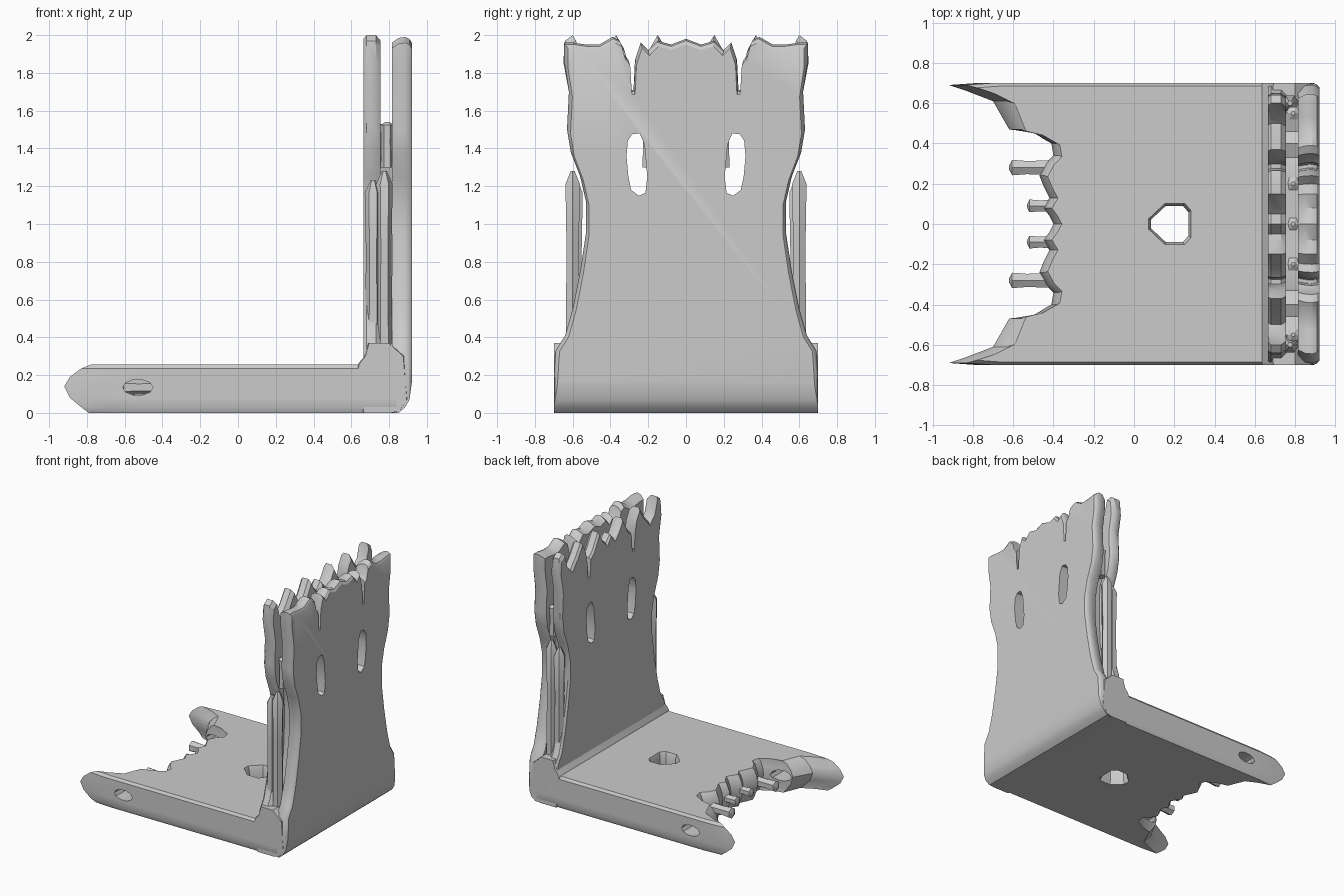
import bpy, bmesh, math
from mathutils import Vector

cube = bpy.data.objects.get("Cube")
if cube:
    bpy.data.objects.remove(cube, do_unlink=True)

concrete = bpy.data.materials.new("concrete_grey")
concrete.use_nodes = True
GREY = (0.6, 0.6, 0.6, 1)
concrete.diffuse_color = GREY
concrete.node_tree.nodes["Principled BSDF"].inputs["Base Color"].default_value = GREY


def loft(name, rings):
    """Skin a stack of matching closed outlines and cap both ends."""
    bm = bmesh.new()
    loops = [[bm.verts.new(p) for p in ring] for ring in rings]
    for a, b in zip(loops, loops[1:]):
        for i in range(len(a)):
            j = (i + 1) % len(a)
            bm.faces.new((a[i], a[j], b[j], b[i]))
    bm.faces.new(loops[0][::-1])
    bm.faces.new(loops[-1])
    bmesh.ops.recalc_face_normals(bm, faces=bm.faces)
    mesh = bpy.data.meshes.new(name)
    bm.to_mesh(mesh)
    bm.free()
    mesh.materials.append(concrete)
    obj = bpy.data.objects.new(name, mesh)
    bpy.context.collection.objects.link(obj)
    return obj


def activate(obj):
    bpy.ops.object.select_all(action="DESELECT")
    obj.select_set(True)
    bpy.context.view_layer.objects.active = obj


def cut(obj, cutter):
    mod = obj.modifiers.new("cut", "BOOLEAN")
    mod.operation, mod.solver, mod.object = "DIFFERENCE", "EXACT", cutter
    activate(obj)
    bpy.ops.object.modifier_apply(modifier=mod.name)
    bpy.data.objects.remove(cutter, do_unlink=True)


def smooth(obj, angle=32):
    activate(obj)
    bpy.ops.object.shade_smooth_by_angle(angle=math.radians(angle))


def rod(name, base, axis, length, radius, sides=6):
    """Bar stub with a broken, pointed end."""
    axis = Vector(axis)
    turn = Vector((0, 0, 1)).rotation_difference(axis)
    rings = []
    for t, s in ((0, 1), (0.6, 0.9), (0.93, 1.05), (1, 0.3)):
        rings.append([Vector(base) + axis * length * t + turn @ Vector(
            (math.cos(k * math.tau / sides) * radius * s,
             math.sin(k * math.tau / sides) * radius * s, 0)) for k in range(sides)])
    smooth(loft(name, rings))


def mirrored(half):
    """Close a half outline given as (u, v) with u >= 0 by mirroring u."""
    return half + [(-u, v) for u, v in reversed(half) if u > 0.001]


# Floor slab with a torn front edge
edge = [(0.70, 0.84), (0.70, -0.30), (0.70, -0.55), (0.70, -0.78), (0.69, -0.92), (0.66, -0.83),
        (0.61, -0.70), (0.54, -0.66), (0.47, -0.62), (0.45, -0.50), (0.40, -0.41),
        (0.34, -0.40), (0.30, -0.44), (0.24, -0.47), (0.19, -0.45), (0.13, -0.42),
        (0.08, -0.45), (0.04, -0.42), (0, -0.40)]
floor_rings = []
for z, pull, inset in ((0, 0.13, 0.02), (0.03, 0.09, 0), (0.08, 0.03, 0), (0.14, 0, 0),
                       (0.19, 0.03, 0), (0.235, 0.09, 0), (0.255, 0.14, 0.02)):
    ring = []
    for y, x in mirrored(edge):
        weight = min(1, max(0.3, (-0.35 - x) / 0.45)) if x < -0.35 else 0
        ring.append((x + pull * weight, y * (1 - inset), z))
    floor_rings.append(ring)
floor = loft("floor_slab", floor_rings)

# Drain hole through the floor, flared at both faces
drain = [(0.075, -0.025), (0.155, -0.1), (0.25, -0.1), (0.28, -0.065),
         (0.28, 0.065), (0.25, 0.1), (0.155, 0.1), (0.075, 0.025)]
cut(floor, loft("drain_cutter", [
    [(0.18 + (x - 0.18) * s, y * s, z) for x, y in drain]
    for z, s in ((-0.02, 1.1), (0.03, 0.9), (0.22, 0.9), (0.28, 1.12))]))

# Oval holes through the two side prongs
for side in (-1, 1):
    cut(floor, loft("side_cutter", [
        [(-0.53 + 0.08 * math.cos(k * math.tau / 10), side * y,
          0.135 + 0.042 * math.sin(k * math.tau / 10)) for k in range(10)]
        for y in (0.36, 0.8)]))
smooth(floor)

# Bar stubs in the torn floor edge
for side in (-1, 1):
    rod("floor_bar_outer", (-0.40, side * 0.28, 0.135), (-1, 0, 0), 0.22, 0.042)
    rod("floor_bar_inner", (-0.38, side * 0.09, 0.135), (-1, 0, 0), 0.15, 0.035)

# Wall: two thin broken sheets around a core
flank = [(0.70, 0), (0.70, 0.18), (0.69, 0.33), (0.64, 0.41), (0.60, 0.55), (0.56, 0.75),
         (0.53, 0.95), (0.53, 1.12), (0.56, 1.25), (0.61, 1.38), (0.63, 1.50), (0.62, 1.70)]
outer_top = [(0.645, 1.86), (0.645, 1.96), (0.60, 1.96), (0.53, 1.95), (0.46, 1.95),
             (0.39, 1.99), (0.35, 1.97), (0.33, 1.90), (0.305, 1.87), (0.295, 1.71),
             (0.278, 1.71), (0.27, 1.87), (0.24, 1.96), (0.20, 1.92), (0.15, 1.97),
             (0.08, 1.95), (0, 1.98)]
inner_top = [(0.65, 1.86), (0.64, 1.97), (0.60, 2.0), (0.57, 1.90), (0.50, 1.83), (0.43, 1.91),
             (0.37, 2.0), (0.33, 1.93), (0.31, 1.84), (0.298, 1.70), (0.275, 1.70),
             (0.265, 1.84), (0.22, 1.88), (0.15, 2.0), (0.10, 1.92), (0.05, 1.87), (0, 1.93)]
window = [(0.215, 1.165), (0.25, 1.15), (0.29, 1.18), (0.305, 1.25), (0.315, 1.36),
          (0.308, 1.44), (0.285, 1.475), (0.245, 1.48), (0.22, 1.42), (0.205, 1.25)]


def wall_layer(name, half, layers):
    """Layers are (x, inset, lowest z)."""
    rings = [[(x, y * (1 - inset), max(low, z - inset * 0.5 * z)) for y, z in mirrored(half)]
             for x, inset, low in layers]
    obj = loft(name, rings)
    for side in (-1, 1):
        cut(obj, loft("window_cutter", [[(x, side * y, z) for y, z in window] for x in (0.5, 1.1)]))
    smooth(obj)


wall_layer("outer_wall_sheet", flank + outer_top,
           [(0.815, 0.03, 0), (0.85, 0.005, 0), (0.885, 0, 0.03), (0.908, 0.01, 0.07),
            (0.92, 0.03, 0.16)])
wall_layer("inner_wall_sheet", flank + inner_top,
           [(0.665, 0.02, 0.1), (0.68, 0, 0.1), (0.73, 0, 0.1), (0.755, 0.03, 0.1)])
core_half = [(max(0.49, y - 0.06), z) for y, z in flank if z < 1.48]
core_top = [(0.55, 1.53), (0.46, 1.50), (0.40, 1.53), (0.33, 1.50), (0.20, 1.53),
            (0.12, 1.51), (0, 1.53)]
wall_layer("wall_core", core_half + core_top, [(0.72, 0, 0.1), (0.86, 0, 0.1)])

# Rounded corner foot joining floor and wall
foot = [(0.63, 0.24), (0.64, 0.265), (0.67, 0.30), (0.69, 0.37), (0.80, 0.37),
        (0.88, 0.30), (0.90, 0.07), (0.86, 0.01), (0.81, 0), (0.66, 0)]
smooth(loft("corner_foot", [
    [(0.77 + (x - 0.77) * s, y, z) for x, z in foot]
    for y, s in ((-0.70, 0.95), (-0.685, 1), (0.685, 1), (0.70, 0.95))]))

# Exposed bars at the wall ends and stubs in the broken top
for side in (-1, 1):
    rod("end_bar_front", (0.715, side * 0.585, 0.3), (0, 0, 1), 0.93, 0.042)
    rod("end_bar_back", (0.775, side * 0.60, 0.3), (0, 0, 1), 0.98, 0.042)
for y in (-0.55, -0.20, 0, 0.20, 0.55):
    rod("core_bar", (0.79, y, 1.3), (0, 0, 1), 0.24, 0.035)
